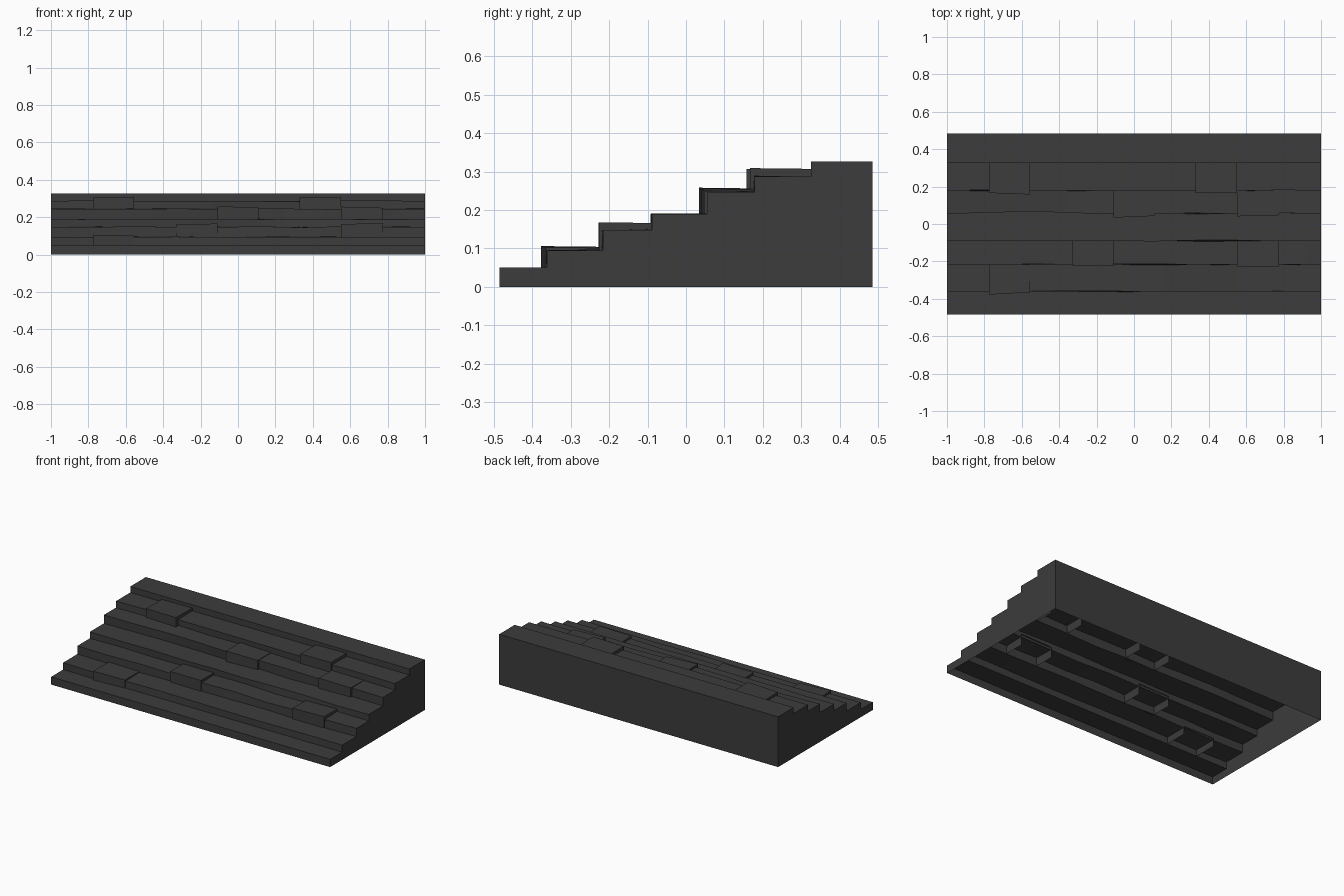
import bpy, bmesh, math, random

if "Cube" in bpy.data.objects:
    bpy.data.objects.remove(bpy.data.objects["Cube"])

random.seed(4)
stone = bpy.data.materials.new("dark_stone")
stone.diffuse_color = (0.045, 0.045, 0.045, 1)
stone.use_nodes = True
stone.node_tree.nodes["Principled BSDF"].inputs["Base Color"].default_value = stone.diffuse_color


def finish(bm, name):
    mesh = bpy.data.meshes.new(name)
    bm.to_mesh(mesh)
    bm.free()
    ob = bpy.data.objects.new(name, mesh)
    bpy.context.collection.objects.link(ob)
    mesh.materials.append(stone)
    bpy.context.view_layer.objects.active = ob
    ob.select_set(True)
    bpy.ops.object.shade_smooth_by_angle(angle=math.radians(30))
    ob.select_set(False)
    return ob


# Hollow stair shell: stepped skin, back wall and both end walls, open below
risers = [-0.485, -0.362, -0.216, -0.089, 0.055, 0.179, 0.326]
heights = [0.05, 0.095, 0.148, 0.19, 0.245, 0.287, 0.326]
profile = [(risers[0], 0.0)]
for i, (y, z) in enumerate(zip(risers, heights)):
    if i:
        profile.append((y, heights[i - 1]))
    profile.append((y, z))
profile += [(0.485, heights[-1]), (0.485, 0.0)]

bm = bmesh.new()
segments = 9
columns = []
for s in range(segments + 1):
    x = -1 + 2 * s / segments
    col = []
    for k, (y, z) in enumerate(profile):
        # Slightly worn, uneven edges on the middle steps
        if 0 < s < segments and 2 < k < len(profile) - 4:
            y += random.uniform(-0.004, 0.004)
            z += random.uniform(-0.003, 0.003)
            if k in (8, 9):
                y += 0.013 * math.exp(-((x + 0.55) / 0.3) ** 2)
        col.append(bm.verts.new((x, y, z)))
    columns.append(col)
for a, b in zip(columns, columns[1:]):
    for k in range(len(profile) - 1):
        bm.faces.new((a[k], b[k], b[k + 1], a[k + 1]))
bm.faces.new(columns[0])
bm.faces.new(list(reversed(columns[-1])))
finish(bm, "stair_shell")


# Proud stone blocks: front, top and two side faces, left, right edge tilt
def block(name, x0, x1, yl, yr, yb, z0, zl, zr):
    bm = bmesh.new()
    ends = []
    for x, y, z in ((x0, yl, zl), (x1, yr, zr)):
        ends.append([bm.verts.new(p) for p in
                     ((x, y, z0), (x, y, z), (x, yb, z - 0.002), (x, yb, z0))])
    left, right = ends
    bm.faces.new(left)
    bm.faces.new(list(reversed(right)))
    for k in (0, 1):
        bm.faces.new((left[k], right[k], right[k + 1], left[k + 1]))
    finish(bm, name)


blocks = [
    (-0.775, -0.555, -0.378, -0.365, -0.212, 0.05, 0.106, 0.103),
    (-0.33, -0.11, -0.222, -0.224, -0.085, 0.095, 0.164, 0.165),
    (0.55, 0.775, -0.228, -0.227, -0.085, 0.095, 0.163, 0.168),
    (-0.11, 0.11, 0.034, 0.043, 0.185, 0.19, 0.258, 0.252),
    (0.55, 0.775, 0.041, 0.047, 0.183, 0.19, 0.256, 0.25),
    (0.33, 0.55, 0.166, 0.166, 0.33, 0.245, 0.306, 0.309),
    (-0.775, -0.555, 0.166, 0.158, 0.33, 0.245, 0.304, 0.307),
]
for i, b in enumerate(blocks):
    block(f"raised_block_{i + 1}", *b)
